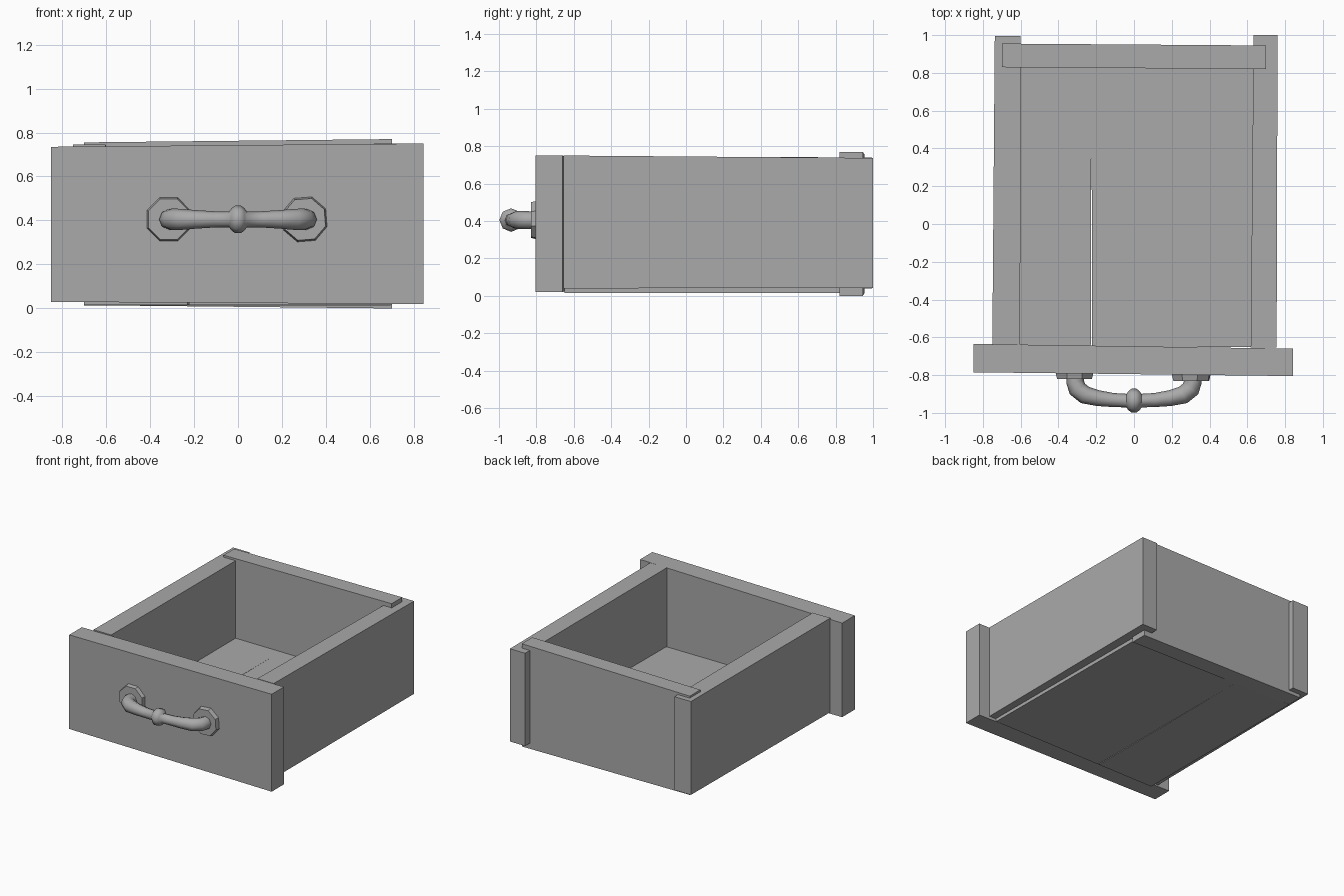
import bpy
import bmesh
from math import pi, radians

if "Cube" in bpy.data.objects:
    bpy.data.objects.remove(bpy.data.objects["Cube"], do_unlink=True)

GREY = (0.4, 0.4, 0.4, 1)
grey = bpy.data.materials.new("plain grey")
grey.use_nodes = True
grey.diffuse_color = GREY
grey.node_tree.nodes["Principled BSDF"].inputs["Base Color"].default_value = GREY


def mesh_object(name, bm):
    bmesh.ops.recalc_face_normals(bm, faces=bm.faces)
    mesh = bpy.data.meshes.new(name)
    bm.to_mesh(mesh)
    bm.free()
    mesh.materials.append(grey)
    obj = bpy.data.objects.new(name, mesh)
    bpy.context.collection.objects.link(obj)
    return obj


def board(name, axis, start, end):
    """Slightly crooked plank; each end is (position, low, high, bottom, top)."""
    bm = bmesh.new()
    rings = []
    for pos, low, high, bottom, top in (start, end):
        corners = [(low, bottom), (high, bottom), (high, top), (low, top)]
        rings.append([bm.verts.new((pos, u, z) if axis == "x" else (u, pos, z))
                      for u, z in corners])
    for ring in rings:
        bm.faces.new(ring)
    for i in range(4):
        j = (i + 1) % 4
        bm.faces.new((rings[0][i], rings[0][j], rings[1][j], rings[1][i]))
    return mesh_object(name, bm)


# Drawer box
board("front_panel", "x", (-0.85, -0.785, -0.635, 0.03, 0.735),
      (0.843, -0.805, -0.66, 0.02, 0.75))
board("back_panel", "x", (-0.7, 0.83, 0.955, 0.015, 0.755),
      (0.7, 0.82, 0.945, 0.0, 0.77))
board("right_side", "y", (-0.64, -0.75, -0.603, 0.04, 0.745),
      (0.995, -0.737, -0.6, 0.04, 0.74))
board("left_side", "y", (-0.655, 0.618, 0.755, 0.04, 0.75),
      (1.0, 0.633, 0.76, 0.042, 0.737))

# Floor boards, with a narrow tapering gap beside the first
floor_edges = [((-0.7, -0.229), (-0.7, -0.225)),
               ((-0.222, 0.245), (-0.225, 0.26)),
               ((0.245, 0.7), (0.26, 0.69))]
for i, (front, back) in enumerate(floor_edges):
    board(f"floor_board_{i + 1}", "y", (-0.65, *front, 0.016, 0.16),
          (0.835, *back, 0.014, 0.16))

# Octagonal handle plates with a chamfered rim
HANDLE_Z = 0.405
for name, x, y in (("right_handle_plate", -0.315, -0.795),
                   ("left_handle_plate", 0.303, -0.805)):
    bpy.ops.mesh.primitive_cone_add(vertices=8, radius1=0.112, radius2=0.1,
                                    depth=0.05, location=(x, y, HANDLE_Z),
                                    rotation=(pi / 2, radians(22.5 if x < 0 else 18), 0))
    plate = bpy.context.object
    plate.name = name
    plate.data.materials.append(grey)

# Handle: a bowed bar with a knob in the middle, mirrored from one half
half = [(0.308, -0.79, 0.046), (0.312, -0.835, 0.047), (0.3, -0.873, 0.049),
        (0.26, -0.905, 0.048), (0.19, -0.922, 0.042), (0.11, -0.932, 0.037),
        (0.04, -0.935, 0.036), (0.03, -0.935, 0.05), (0.013, -0.935, 0.063)]
path = [(-x, y, r) for x, y, r in half] + half[::-1]
curve = bpy.data.curves.new("handle_bar", "CURVE")
curve.dimensions = "3D"
curve.bevel_depth = 1
curve.bevel_resolution = 2
curve.use_fill_caps = True
spline = curve.splines.new("POLY")
spline.points.add(len(path) - 1)
for point, (x, y, r) in zip(spline.points, path):
    point.co = (x, y, HANDLE_Z, 1)
    point.radius = r
curve.materials.append(grey)
handle = bpy.data.objects.new("handle_bar", curve)
bpy.context.collection.objects.link(handle)
bpy.ops.object.select_all(action="DESELECT")
handle.select_set(True)
bpy.context.view_layer.objects.active = handle
bpy.ops.object.convert(target="MESH")
bpy.ops.object.shade_smooth_by_angle(angle=radians(50))
